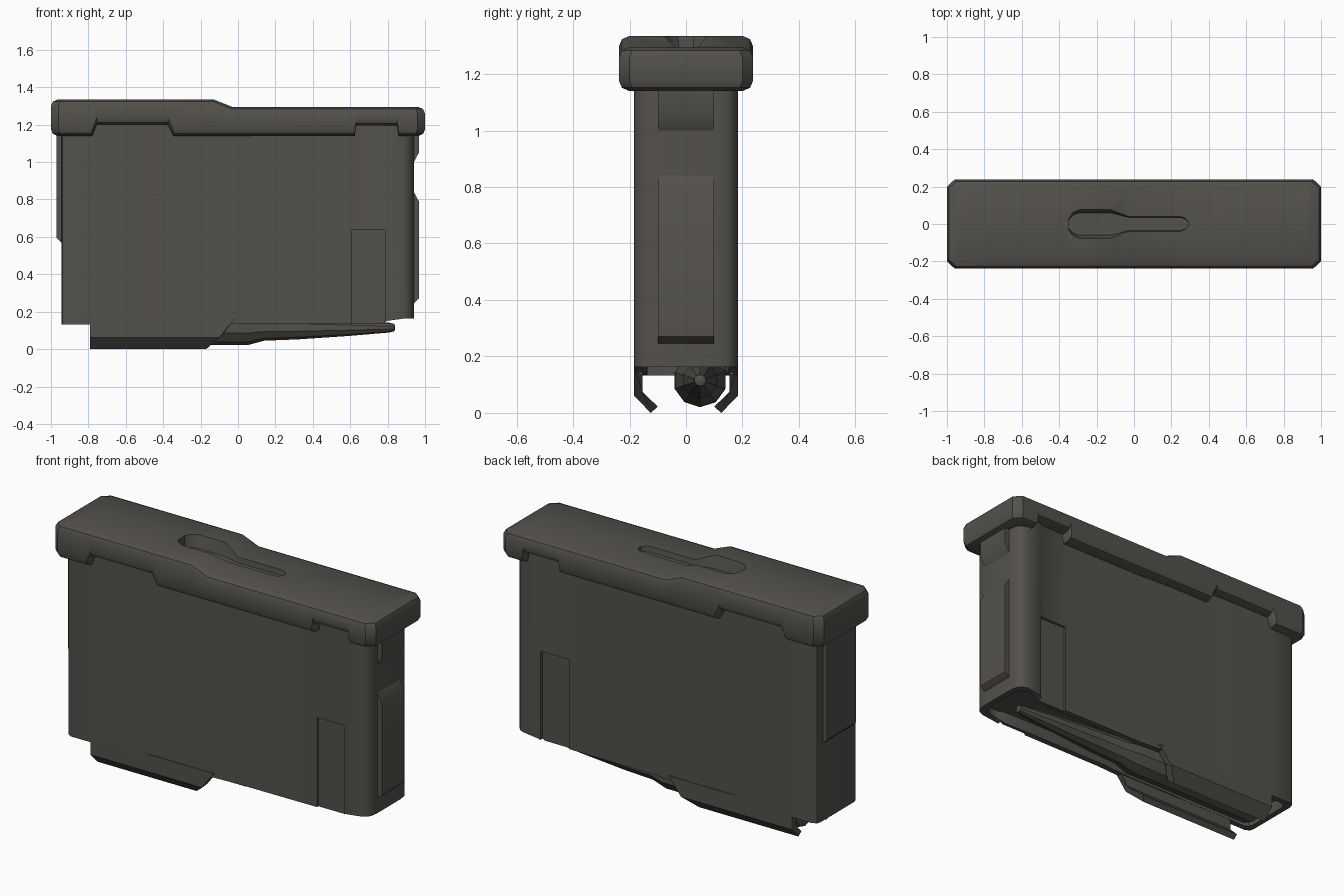
import bpy, bmesh, math

if "Cube" in bpy.data.objects:
    bpy.data.objects.remove(bpy.data.objects["Cube"])

mat = bpy.data.materials.new("dark grey metal")
mat.diffuse_color = (0.088, 0.082, 0.072, 1)
mat.use_nodes = True
mat.node_tree.nodes["Principled BSDF"].inputs["Base Color"].default_value = mat.diffuse_color


def make(name, verts, faces, smooth=True):
    me = bpy.data.meshes.new(name)
    me.from_pydata(verts, [], faces)
    bm = bmesh.new()
    bm.from_mesh(me)
    bmesh.ops.recalc_face_normals(bm, faces=bm.faces)
    bm.to_mesh(me)
    bm.free()
    ob = bpy.data.objects.new(name, me)
    bpy.context.collection.objects.link(ob)
    me.materials.append(mat)
    if smooth:
        soften(ob)
    return ob


def soften(ob, angle=32):
    bpy.ops.object.select_all(action='DESELECT')
    ob.select_set(True)
    bpy.context.view_layer.objects.active = ob
    bpy.ops.object.shade_smooth_by_angle(angle=math.radians(angle))


def interp(pts, x):
    for (x0, a), (x1, b) in zip(pts, pts[1:]):
        if x <= x1:
            return a + (b - a) * max(0, x - x0) / (x1 - x0)
    return pts[-1][1]


def ring(rows, inset, zfun):
    """Closed plan outline, symmetric in y, with height depending on x."""
    half = []
    for x, y in rows:
        xi = x - math.copysign(inset, x) if abs(x) > 0.88 else x
        half.append((xi, y - inset, zfun(x)))
    return [(x, -y, z) for x, y, z in half] + [(x, y, z) for x, y, z in reversed(half)]


def loft(name, rings, smooth=True):
    n = len(rings[0])
    verts = [v for r in rings for v in r]
    faces = [(k * n + i, k * n + (i + 1) % n, (k + 1) * n + (i + 1) % n, (k + 1) * n + i)
             for k in range(len(rings) - 1) for i in range(n)]
    for base in (0, (len(rings) - 1) * n):
        faces += [(base + i, base + i + 1, base + n - 2 - i, base + n - 1 - i)
                  for i in range(n // 2 - 1)]
    return make(name, verts, faces, smooth)


def prism(name, a, b):
    """Solid between two matching polygons."""
    n = len(a)
    faces = [tuple(range(n)), tuple(range(2 * n - 1, n - 1, -1))]
    faces += [(i, (i + 1) % n, n + (i + 1) % n, n + i) for i in range(n)]
    return make(name, a + b, faces)


def cut(ob, cutter):
    cutter.hide_render = True
    m = ob.modifiers.new("cut", 'BOOLEAN')
    m.object = cutter
    m.solver = 'EXACT'
    bpy.context.view_layer.objects.active = ob
    bpy.ops.object.modifier_apply(modifier=m.name)
    bpy.data.objects.remove(cutter)


# Floor plate: stepped top, notched lower rim, rounded edges
top = [(-1, 1.335), (-0.13, 1.335), (-0.03, 1.295), (1, 1.295)]
low = [(-1, 1.14), (-0.78, 1.14), (-0.755, 1.2), (-0.375, 1.2), (-0.345, 1.14),
       (0.625, 1.14), (0.632, 1.195), (0.85, 1.195), (0.857, 1.14), (1, 1.14)]
xs = sorted({p[0] for p in top + low} | {-0.96, 0.96})
rows = [(x, 0.2 if abs(x) == 1 else 0.237) for x in xs]
levels = [(0.035, low, 0), (0.01, low, 0.012), (0, low, 0.035),
          (0, top, -0.035), (0.01, top, -0.012), (0.035, top, 0)]
plate = loft("floor_plate", [ring(rows, d, lambda x, p=p, o=o: interp(p, x) + o)
                             for d, p, o in levels], False)

# Keyhole recess in the floor plate
key = [(-0.35, 0.03), (-0.325, 0.065), (-0.29, 0.08), (-0.13, 0.08), (-0.09, 0.068),
       (-0.03, 0.047), (0.25, 0.047), (0.275, 0.035), (0.29, 0.012)]
outline = [(x, -y) for x, y in key] + [(x, y) for x, y in reversed(key)]
cut(plate, prism("keyhole_cutter", [(x, y * 0.75, 1.265) for x, y in outline],
                 [(x, y * 1.04, 1.36) for x, y in outline]))
soften(plate)

# Magazine body: thin shell open at the bottom, narrower around the bullet tips
body_rows = [(-0.945, 0.15), (-0.938, 0.172), (-0.915, 0.185), (-0.79, 0.185), (-0.46, 0.185),
             (-0.39, 0.18), (-0.1, 0.182), (0.1, 0.17), (0.6, 0.168), (0.77, 0.17), (0.8, 0.183),
             (0.885, 0.185), (0.915, 0.172), (0.933, 0.15), (0.94, 0.11)]
rim = [(-1, 0.132), (0.77, 0.135), (0.82, 0.163), (1, 0.163)]
body = loft("magazine_body", [ring(body_rows, 0, lambda x: 1.24),
                              ring(body_rows, 0, lambda x: interp(rim, x)),
                              ring(body_rows, 0.032, lambda x: interp(rim, x)),
                              ring(body_rows, 0.032, lambda x: 1.2)], False)

# Shallow pockets low on both sides
for s in (-1, 1):
    a = [(0.61, s * 0.156, 0.0), (0.785, s * 0.156, 0.0), (0.785, s * 0.156, 0.64), (0.61, s * 0.156, 0.64)]
    cut(body, prism("pocket_cutter", a, [(x, s * 0.25, z) for x, y, z in a]))
soften(body)

# Feed lips, bent inwards, with a slanted leading end
lip = [(0.185, 0.16), (0.185, 0.062), (0.125, 0.0), (0.1, 0.022), (0.154, 0.075), (0.154, 0.16)]
for s, side in ((-1, "front"), (1, "back")):
    prism("feed_lip_" + side, [(-0.79, s * y, z) for y, z in lip],
          [(-0.17 + 1.15 * min(z, 0.13), s * y, z) for y, z in lip])

# Raised ribs on both ends
ribs = {"left_rib": (0.13, [(-0.93, 0.56), (-0.945, 0.57), (-0.97, 0.595), (-0.97, 1.16), (-0.93, 1.16)]),
        "right_rib": (0.1, [(0.92, 0.24), (0.94, 0.245), (0.967, 0.27), (0.967, 0.79), (0.94, 0.84), (0.92, 0.84)]),
        "right_top_rib": (0.1, [(0.92, 0.99), (0.94, 1.0), (0.967, 1.05), (0.967, 1.16), (0.92, 1.16)])}
for name, (w, pts) in ribs.items():
    prism(name, [(x, -w, z) for x, z in pts], [(x, w, z) for x, z in pts])

# Follower plate closing the inside
inner = [(x, y - 0.02) for x, y in body_rows[1:-1]]
loft("follower", [ring(inner, 0.0, lambda x: 0.2), ring(inner, 0.0, lambda x: 0.25)])

# Top cartridge: case, shoulder, neck and bullet
sides = 10
prof = [(-0.78, 0.085), (-0.76, 0.095), (0.05, 0.094), (0.14, 0.07), (0.32, 0.063),
        (0.6, 0.044), (0.81, 0.026), (0.835, 0.02), (0.84, 0.008)]
verts = [(x, 0.05 + r * math.sin(2 * math.pi * k / sides), 0.115 - r * math.cos(2 * math.pi * k / sides))
         for x, r in prof for k in range(sides)]
faces = [(j * sides + k, j * sides + (k + 1) % sides, (j + 1) * sides + (k + 1) % sides, (j + 1) * sides + k)
         for j in range(len(prof) - 1) for k in range(sides)]
faces += [tuple(range(sides)), tuple(range((len(prof) - 1) * sides, len(prof) * sides))]
soften(make("cartridge", verts, faces), 40)
